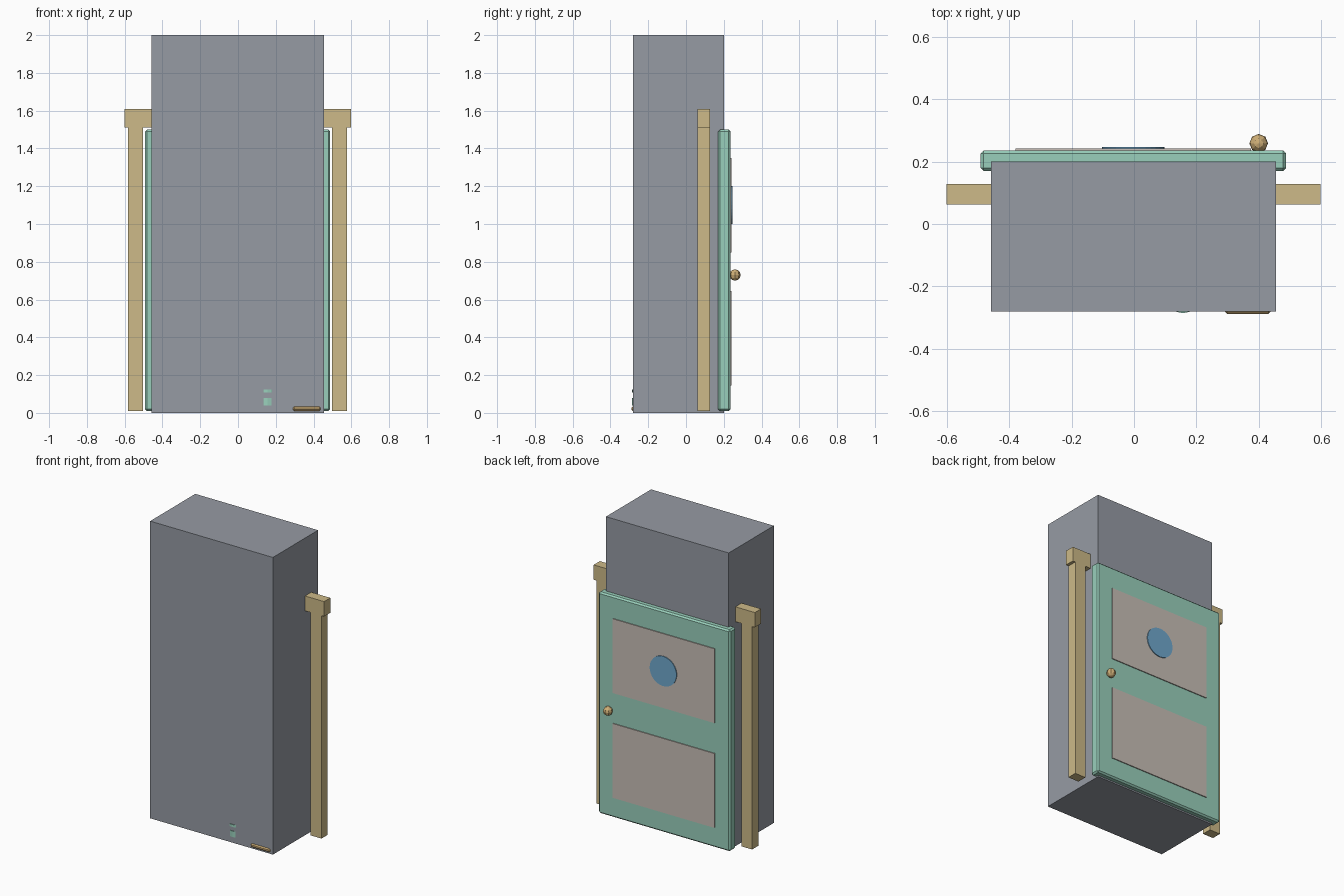
import bpy, math

old = bpy.data.objects.get("Cube")
if old:
    bpy.data.objects.remove(old, do_unlink=True)


def material(name, rgb):
    """Flat material from 8-bit display colour."""
    linear = [((c / 255 + 0.055) / 1.055) ** 2.4 for c in rgb] + [1.0]
    mat = bpy.data.materials.new(name)
    mat.use_nodes = True
    mat.diffuse_color = linear
    mat.node_tree.nodes["Principled BSDF"].inputs["Base Color"].default_value = linear
    return mat


grey = material("slate grey", (150, 155, 164))
tan = material("tan wood", (205, 186, 136))
green = material("mint green", (153, 207, 187))
beige = material("warm beige", (200, 191, 183))
blue = material("window blue", (112, 168, 205))
brass = material("brass", (206, 174, 118))


def finish(obj, name, mat, bevel=0):
    obj.name = name
    obj.data.materials.append(mat)
    if bevel:
        mod = obj.modifiers.new("Bevel", "BEVEL")
        mod.width = bevel
        mod.segments = 1
    return obj


def box(name, mat, x, y, z, bevel=0):
    """Box given by its (min, max) on each axis."""
    spans = (x, y, z)
    bpy.ops.mesh.primitive_cube_add(size=1, location=[(a + b) / 2 for a, b in spans])
    obj = bpy.context.object
    obj.scale = [b - a for a, b in spans]
    bpy.ops.object.transform_apply(location=False, rotation=False, scale=True)
    return finish(obj, name, mat, bevel)


def cylinder(name, mat, sides, radius, depth, location, rotation=(0, 0, 0)):
    bpy.ops.mesh.primitive_cylinder_add(vertices=sides, radius=radius, depth=depth,
                                        location=location, rotation=rotation)
    return finish(bpy.context.object, name, mat)


# Main block
box("room_block", grey, (-0.458, 0.456), (-0.28, 0.2), (0, 2))

# Frame: two posts and the beam running through the block
mid = -0.002
for side, name in ((-1, "right_post"), (1, "left_post")):
    xs = sorted((mid + side * 0.5, mid + side * 0.58))
    box(name, tan, xs, (0.062, 0.128), (0.01, 1.51))
box("frame_beam", tan, (mid - 0.6, mid + 0.6), (0.062, 0.128), (1.51, 1.61))

# Door with two raised panels, a round window and a knob
box("door", green, (-0.492, 0.488), (0.17, 0.236), (0.01, 1.5), bevel=0.01)
for name, zs in (("lower_panel", (0.145, 0.645)), ("upper_panel", (0.85, 1.35))):
    box(name, beige, (-0.38, 0.376), (0.225, 0.242), zs)
cylinder("round_window", blue, 32, 0.1, 0.02, (mid, 0.237, 1.1), (math.pi / 2, 0, 0))
bpy.ops.mesh.primitive_uv_sphere_add(segments=8, ring_count=6, radius=0.03,
                                     location=(0.4, 0.259, 0.73))
finish(bpy.context.object, "door_knob", brass)

# Small round pot and tray just breaking through the front wall
cylinder("pot_body", green, 16, 0.05, 0.04, (0.157, -0.235, 0.06))
cylinder("pot_rim", green, 16, 0.053, 0.016, (0.157, -0.233, 0.116))
box("floor_tray", brass, (0.292, 0.438), (-0.288, -0.2), (0.01, 0.034), bevel=0.007)
